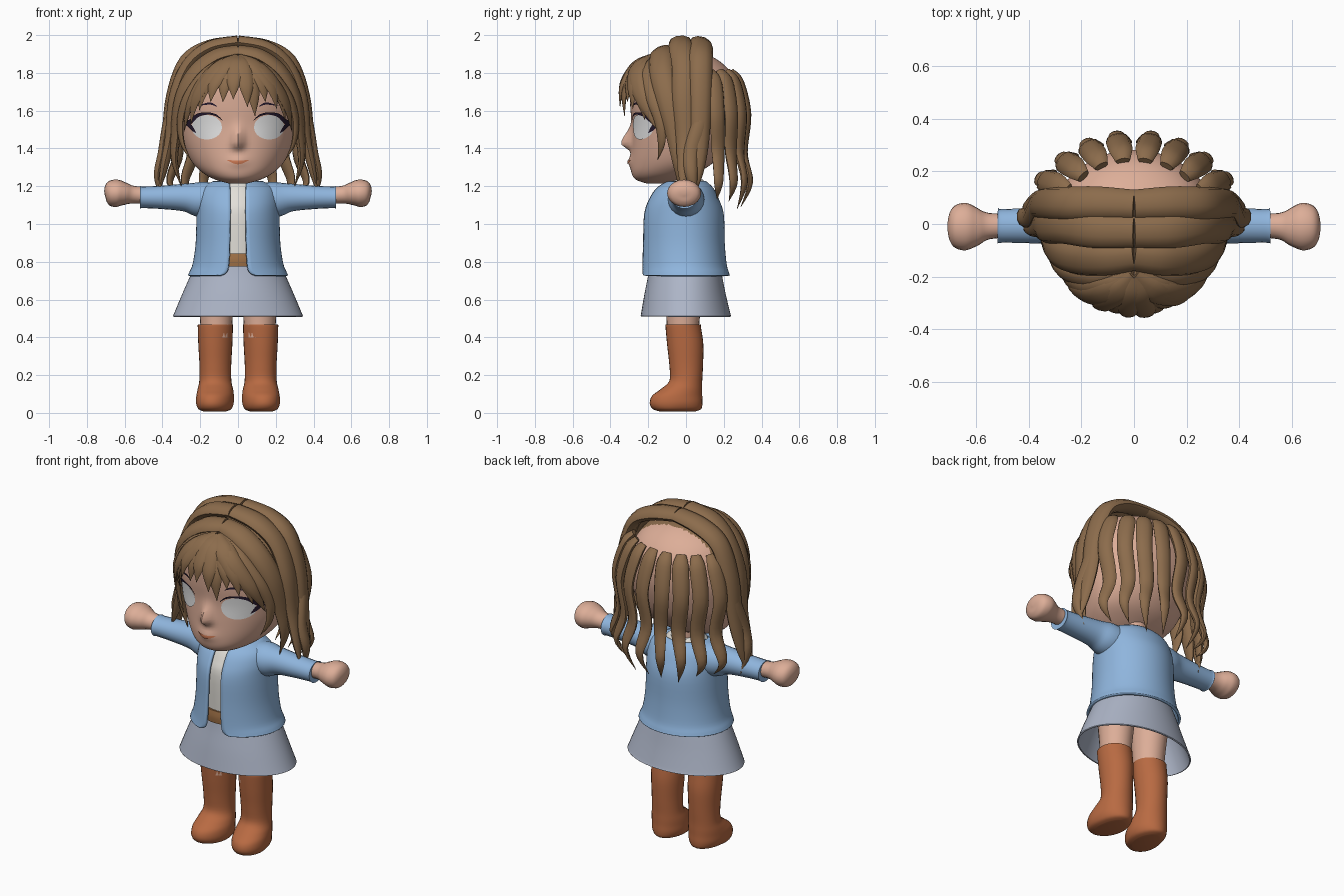
import bpy, math
from mathutils import Vector

if "Cube" in bpy.data.objects:
    bpy.data.objects.remove(bpy.data.objects["Cube"])

def srgb(r, g, b):
    f = lambda c: c / 12.92 if c <= 0.04045 else ((c + 0.055) / 1.055) ** 2.4
    return (f(r / 255), f(g / 255), f(b / 255), 1)

MATS = {}
for n, c in dict(skin=(221, 174, 152), hair=(140, 108, 76), jacket_blue=(143, 181, 221),
                 skirt_grey=(173, 181, 199), boot_brown=(184, 106, 66), eye_white=(236, 236, 236),
                 lash_dark=(38, 26, 46), lip=(205, 122, 84), shirt_white=(226, 223, 216),
                 belt_tan=(158, 112, 70)).items():
    MATS[n] = bpy.data.materials.new(n)
    MATS[n].diffuse_color = srgb(*c)

def spline(rows, sub):
    """Catmull-Rom resampling of tuples."""
    out, n = [], len(rows)
    for i in range(n - 1):
        p0, p1, p2, p3 = (rows[max(0, min(n - 1, k))] for k in (i - 1, i, i + 1, i + 2))
        for s in range(sub):
            t = s / sub
            out.append(tuple(0.5 * (2 * b + (c - a) * t + (2 * a - 5 * b + 4 * c - d) * t * t
                                    + (3 * b - a - 3 * c + d) * t ** 3)
                             for a, b, c, d in zip(p0, p1, p2, p3)))
    return out + [tuple(rows[-1])]

def make(name, verts, faces, mat, thick=0, fix=False):
    me = bpy.data.meshes.new(name)
    me.from_pydata(verts, [], faces)
    me.materials.append(MATS[mat])
    ob = bpy.data.objects.new(name, me)
    bpy.context.collection.objects.link(ob)
    bpy.ops.object.select_all(action='DESELECT')
    ob.select_set(True)
    bpy.context.view_layer.objects.active = ob
    if fix:
        bpy.ops.object.mode_set(mode='EDIT')
        bpy.ops.mesh.select_all(action='SELECT')
        bpy.ops.mesh.normals_make_consistent(inside=False)
        bpy.ops.object.mode_set(mode='OBJECT')
    bpy.ops.object.shade_smooth_by_angle(angle=math.radians(50))
    if thick:
        m = ob.modifiers.new("thickness", 'SOLIDIFY')
        m.thickness, m.offset = thick, -1
    return ob

def loft(name, rows, mat, segs=40, xc=0, sub=4, thick=0, cap=True, bump=None, splay=0):
    """Stack of rings; row = z, front y, middle y, back y, half width[, front gap]."""
    rows = spline(rows, sub)
    is_open = len(rows[0]) > 5
    cols = segs + 1 if is_open else segs
    verts, faces = [], []
    for r in rows:
        z, yf, cy, yb, w = r[:5]
        a0 = math.asin(min(1, r[5] / w)) if is_open else 0
        for j in range(cols):
            a = a0 + (2 * math.pi - 2 * a0) * j / segs
            x, c = w * math.sin(a), math.cos(a)
            y = cy - (cy - yf if c > 0 else yb - cy) * c
            if bump and c > 0:
                y -= bump(x, z)
            verts.append((xc + x - splay * min(0, y + .03), y, z))
    for i in range(len(rows) - 1):
        for j in range(segs):
            k = (j + 1) % cols
            faces.append((i * cols + j, i * cols + k, (i + 1) * cols + k, (i + 1) * cols + j))
    if cap and not is_open:
        faces.append(tuple(reversed(range(cols))))
        faces.append(tuple(range(len(verts) - cols, len(verts))))
    return make(name, verts, faces, mat, thick)

def sweep(name, stations, mat, centre, sub=5, segs=10, side=1):
    """Flattened tube; station = x, y, z, half width, half thickness."""
    st = spline([(s[0] * side, *s[1:]) for s in stations], sub)
    pts, verts, faces = [Vector(s[:3]) for s in st], [], []
    for i, p in enumerate(pts):
        t = (pts[min(i + 1, len(pts) - 1)] - pts[max(i - 1, 0)]).normalized()
        n = p - Vector(centre)
        n = (n - t * n.dot(t)).normalized()
        b = t.cross(n)
        for j in range(segs):
            a = 2 * math.pi * j / segs
            verts.append(p + b * max(st[i][3], .001) * math.cos(a) + n * max(st[i][4], .001) * math.sin(a))
    for i in range(len(pts) - 1):
        for j in range(segs):
            k = (j + 1) % segs
            faces.append((i * segs + j, i * segs + k, (i + 1) * segs + k, (i + 1) * segs + j))
    faces += [tuple(range(segs)), tuple(range(len(verts) - segs, len(verts)))]
    return make(name, verts, faces, mat, fix=True)

def lock(name, pts, w, d, side=1, root=.6):
    """Hair strand: rounded root, pointed tip."""
    n = len(pts) - 1
    st = []
    for i, p in enumerate(pts):
        t = i / n
        k = min(1, root + 2.2 * t) * (1 - t ** 4)
        st.append((*p, w * k, d * min(1, root + 2 * t) * (1 - 0.95 * t ** 4)))
    return sweep(name, st, 'hair', (0, 0, 1.52), side=side)

# Head with nose and lips
HEAD = [(1.215, -.21, -.17, -.10, .05), (1.235, -.265, -.13, -.02, .12), (1.27, -.288, -.08, .06, .185),
        (1.33, -.292, -.02, .15, .245), (1.42, -.288, 0, .22, .285), (1.52, -.285, 0, .26, .305),
        (1.62, -.295, 0, .28, .315), (1.72, -.295, 0, .275, .30), (1.80, -.265, 0, .24, .265),
        (1.86, -.215, 0, .18, .205), (1.90, -.13, 0, .105, .11), (1.913, -.03, 0, .03, .03)]

def nose(x, z):
    up = .075 if z > 1.425 else .028
    return (.056 * math.exp(-(x / .03) ** 2 - ((z - 1.425) / up) ** 2)
            + .014 * math.exp(-(x / .05) ** 2 - ((z - 1.33) / .03) ** 2))

head = loft('head', HEAD, 'skin', segs=96, sub=6, bump=nose)
head.data.materials.append(MATS['hair'])
for f in head.data.polygons:            # hair-coloured crown under the fringe
    f.material_index = int(f.center.z > 1.73 and f.center.y < .1)

FINE = spline(HEAD, 6)
def face_y(x, z):
    for a, b in zip(FINE, FINE[1:]):
        if a[0] <= z <= b[0]:
            t = (z - a[0]) / (b[0] - a[0])
            _, yf, cy, _, w = (p + (q - p) * t for p, q in zip(a, b))
            return cy - (cy - yf) * math.sqrt(max(0, 1 - (x / w) ** 2)) - nose(x, z)
    return -.03

def strip(name, pts, mat, off, side=1):
    """Painted stroke on the face; point = x, z, half height."""
    verts = []
    for x, z, h in spline(pts, 6):
        for s in (-1, -.5, 0, .5, 1):
            verts.append((x * side, face_y(x, z + s * h) - off, z + s * h))
    faces = [(5 * i + k, 5 * i + 5 + k, 5 * i + 6 + k, 5 * i + 1 + k)
             for i in range(len(verts) // 5 - 1) for k in range(4)]
    if side < 0:
        faces = [f[::-1] for f in faces]
    make(name, verts, faces, mat)

for s, tag in ((1, 'left'), (-1, 'right')):
    # Eyes, lashes and brows
    oval = [(.165 - .08 * math.cos(a), 1.512, .064 * math.sin(a) + .0005)
            for a in (math.pi * i / 10 for i in range(11))]
    strip('eye_' + tag, oval, 'eye_white', .006, s)
    strip('upper_lash_' + tag, [(.082, 1.548, .002), (.115, 1.575, .005), (.16, 1.585, .006), (.21, 1.576, .010),
                                (.242, 1.55, .016), (.262, 1.537, .013), (.284, 1.550, .002)], 'lash_dark', .009, s)
    strip('outer_lash_' + tag, [(.222, 1.482, .001), (.243, 1.507, .014), (.262, 1.522, .009),
                                (.278, 1.524, .001)], 'lash_dark', .009, s)
    strip('brow_' + tag, [(.11, 1.622, .002), (.15, 1.638, .006), (.215, 1.625, .001)], 'lash_dark', .007, s)

    # Crown bands falling to the sides
    lock('back_band_' + tag, [(0, .075, 1.962), (.15, .082, 1.938), (.275, .08, 1.862), (.345, .08, 1.68),
                              (.375, .075, 1.45), (.405, .06, 1.27), (.425, .035, 1.13)], .062, .036, s, .9)
    lock('middle_band_' + tag, [(0, -.03, 1.966), (.15, -.025, 1.935), (.265, -.01, 1.84), (.335, -.01, 1.67),
                                (.36, 0, 1.45), (.395, -.01, 1.28), (.42, -.02, 1.17)], .066, .036, s, .9)
    lock('front_band_' + tag, [(0, -.125, 1.918), (.12, -.135, 1.89), (.235, -.13, 1.80), (.305, -.10, 1.66),
                               (.33, -.055, 1.47), (.335, -.04, 1.33), (.30, -.04, 1.2)], .064, .032, s, .85)
    lock('side_curl_' + tag, [(.33, .1, 1.75), (.365, .08, 1.55), (.395, .03, 1.38),
                              (.425, .03, 1.25), (.40, .06, 1.12)], .045, .03, s)
    lock('temple_lock_' + tag, [(.03, -.18, 1.885), (.16, -.21, 1.81), (.265, -.185, 1.68), (.305, -.14, 1.55),
                                (.295, -.13, 1.43), (.25, -.15, 1.34)], .036, .018, s)

    # Wavy strands down the back
    for i, (bx, by, tip) in enumerate(((.055, .31, 1.09), (.16, .285, 1.08), (.25, .235, 1.12), (.325, .165, 1.13))):
        path = [(.77, 1.81, 0), (.91, 1.75, 0), (1.04, 1.58, .006), (.98, 1.38, -.008), (1.1, 1.22, .008), (.93, tip, -.01)]
        lock(f'back_strand_{i + 1}_{tag}', [(bx * k + o * by / .3, by * k - o * bx / .3, z) for k, z, o in path],
             .045, .024, s)

    # Sleeves, arms and hands
    up = (0, 0, -100)
    sweep('sleeve_' + tag, [(.10, 0, 1.125, .10, .09), (.20, 0, 1.13, .095, .093), (.28, -.004, 1.14, .076, .074),
                            (.40, -.006, 1.141, .067, .062), (.50, -.007, 1.141, .064, .057),
                            (.518, -.007, 1.141, .068, .06)], 'jacket_blue', up, segs=20, side=s)
    sweep('arm_and_hand_' + tag, [(.45, -.005, 1.15, .045, .045), (.55, -.008, 1.155, .05, .046),
                                  (.60, -.01, 1.16, .075, .06), (.64, -.01, 1.163, .09, .072),
                                  (.68, -.01, 1.16, .08, .066), (.70, -.01, 1.158, .05, .04),
                                  (.706, -.01, 1.157, .005, .005)], 'skin', up, segs=20, side=s)

    # Legs and boots
    loft('leg_' + tag, [(.40, -.10, -.015, .065, .08), (.52, -.105, -.015, .075, .088), (.70, -.12, -.01, .10, .10),
                        (.80, -.10, 0, .10, .10)], 'skin', xc=.115 * s, segs=24)
    loft('boot_' + tag, [(.008, -.14, -.06, .05, .06), (.02, -.175, -.06, .08, .086), (.05, -.192, -.05, .087, .099),
                         (.09, -.18, -.04, .086, .099), (.125, -.135, -.02, .086, .094), (.17, -.088, .0, .086, .085),
                         (.25, -.088, .0, .090, .084), (.36, -.10, -.005, .092, .09), (.45, -.108, -.015, .08, .093),
                         (.468, -.108, -.015, .078, .093)], 'boot_brown', xc=.12 * s, segs=28, splay=.1 * s)

# Fringe strands fanned from the parting
for i, (tx, tz) in enumerate(((-.285, 1.49), (-.25, 1.53), (-.205, 1.60), (-.145, 1.645), (-.08, 1.645), (-.025, 1.66),
                              (.09, 1.57), (.05, 1.62), (.145, 1.645), (.205, 1.61), (.25, 1.55), (.285, 1.49))):
    pts = []
    for t in (0, .2, .42, .7, 1):
        x, z = tx * math.sin(t * math.pi / 2) ** .9, 1.885 + (tz - 1.885) * t ** 1.25
        pts.append((x, face_y(x, z) - .02 - .028 * t - .01 * (i % 2), z))
    lock(f'fringe_{i + 1}', pts, .05, .018)

# Mouth
strip('mouth', [(-.058, 1.338, .001), (-.025, 1.329, .008), (0, 1.326, .01), (.025, 1.329, .008),
                (.058, 1.338, .001)], 'lip', .005)

# Neck and clothes
loft('neck', [(1.15, -.07, 0, .07, .07), (1.32, -.07, 0, .07, .07)], 'skin', segs=24)
loft('shirt', [(.83, -.195, 0, .17, .19), (1.05, -.198, 0, .17, .185), (1.13, -.172, 0, .14, .17),
               (1.19, -.135, 0, .115, .13), (1.235, -.085, 0, .09, .085)], 'shirt_white')
loft('belt', [(.775, -.208, 0, .18, .205), (.81, -.21, 0, .18, .205), (.845, -.205, 0, .18, .2)], 'belt_tan')
loft('skirt', [(.512, -.24, 0, .24, .345), (.53, -.237, 0, .234, .337), (.63, -.22, 0, .21, .295),
               (.73, -.20, 0, .19, .25), (.80, -.19, 0, .175, .21)], 'skirt_grey', segs=56, thick=.008, cap=False)
loft('jacket', [(.728, -.24, 0, .232, .265, .095), (.745, -.238, 0, .227, .258, .062), (.79, -.236, 0, .215, .24, .05),
                (.90, -.232, 0, .205, .224, .045), (1.05, -.226, 0, .20, .22, .042), (1.13, -.20, 0, .175, .218, .042),
                (1.19, -.16, 0, .145, .195, .042), (1.228, -.105, 0, .105, .13, .045)],
     'jacket_blue', segs=64, thick=.015)

for m in bpy.data.materials:
    if m.users and not m.is_grease_pencil:
        m.use_nodes = True
        m.node_tree.nodes["Principled BSDF"].inputs["Base Color"].default_value = m.diffuse_color
